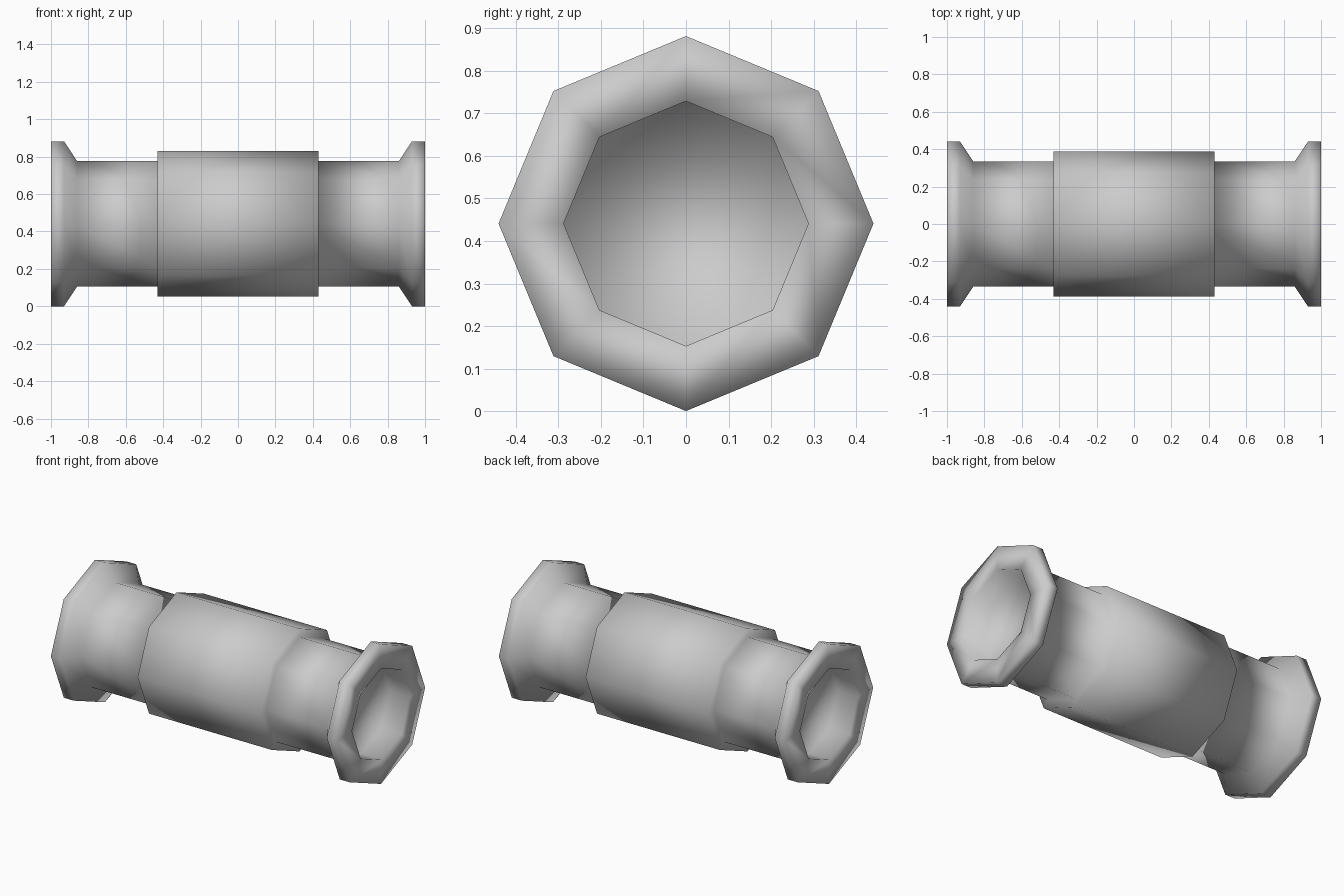
import bpy, bmesh, math

if "Cube" in bpy.data.objects:
    bpy.data.objects.remove(bpy.data.objects["Cube"])

SIDES = 8
R = 0.441          # flange radius, also the height of the axis

# (x, radius) for the +x half, from the sleeve out to the recessed end cap
half = [(0.43, 0.388), (0.43, 0.335), (0.86, 0.335), (0.93, R),
        (1.0, R), (1.0, 0.288), (0.86, 0.288)]
profile = [(-x, r) for x, r in reversed(half)] + half


def lathe_x(name, points):
    """Revolve an (x, radius) profile about the x axis and cap both ends."""
    bm = bmesh.new()
    rings = []
    for x, r in points:
        rings.append([bm.verts.new((x,
                                    r * math.cos(2 * math.pi * i / SIDES),
                                    R + r * math.sin(2 * math.pi * i / SIDES)))
                      for i in range(SIDES)])
    for a, b in zip(rings, rings[1:]):
        for i in range(SIDES):
            j = (i + 1) % SIDES
            bm.faces.new((a[i], a[j], b[j], b[i]))
    bm.faces.new(rings[0])
    bm.faces.new(rings[-1])
    bmesh.ops.recalc_face_normals(bm, faces=bm.faces[:])
    for f in bm.faces:
        f.smooth = True
    mesh = bpy.data.meshes.new(name)
    bm.to_mesh(mesh)
    bm.free()
    obj = bpy.data.objects.new(name, mesh)
    bpy.context.collection.objects.link(obj)
    return obj


# Octagonal pipe with central sleeve, flared end flanges and recessed openings
lathe_x("flanged_pipe", profile)
